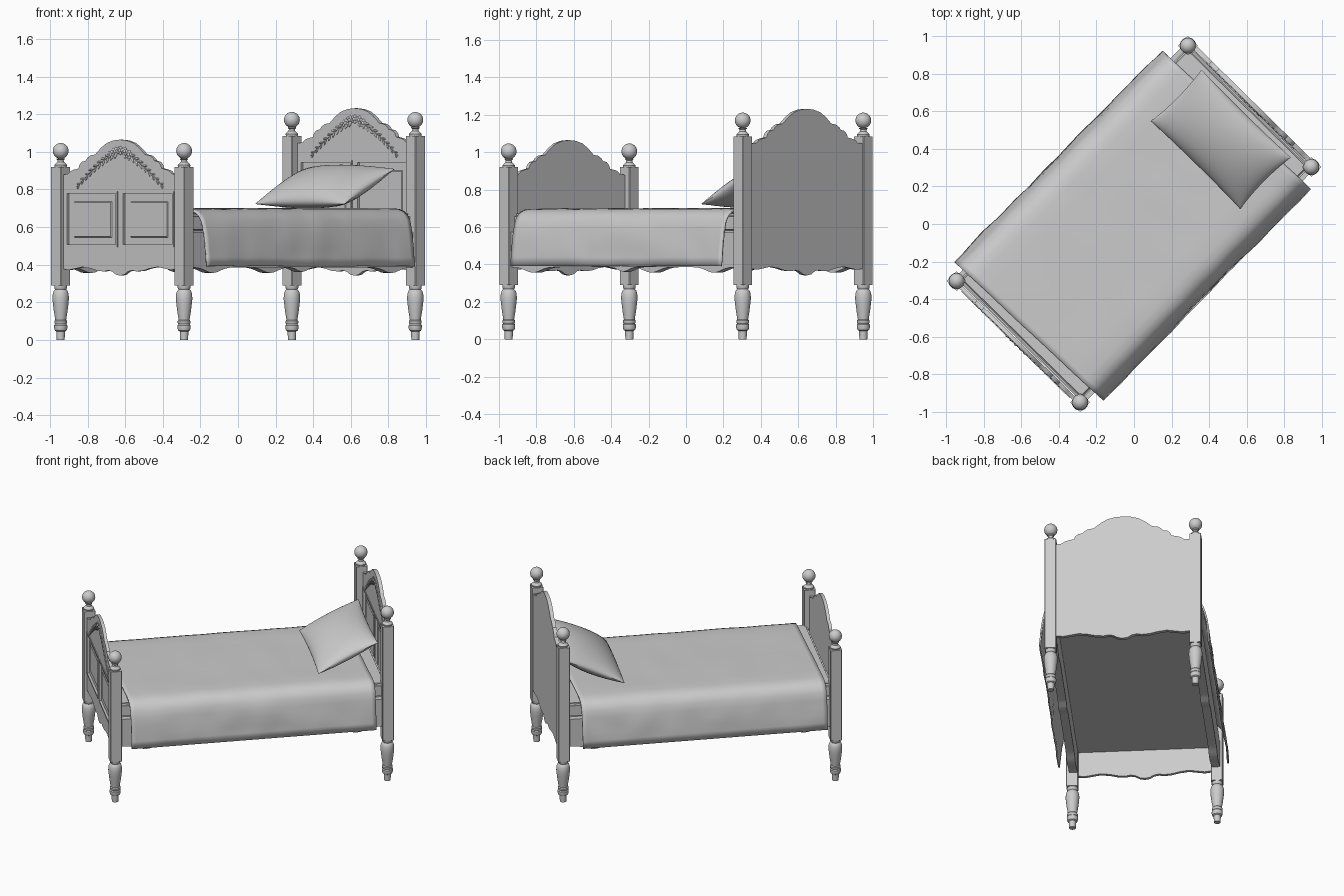
import bpy, bmesh, math
from mathutils import Matrix, Vector, noise

cube = bpy.data.objects.get("Cube")
if cube:
    bpy.data.objects.remove(cube, do_unlink=True)

grey = bpy.data.materials.new("plain_grey")
grey.use_nodes = True
GREY = (0.6, 0.6, 0.6, 1)
grey.diffuse_color = GREY
grey.node_tree.nodes["Principled BSDF"].inputs["Base Color"].default_value = GREY

# The bed is modelled along y (head at +y), then turned on the floor
TURN = Matrix.Rotation(math.radians(-44.5), 4, 'Z')
HALF_W, HALF_L = 0.46, 0.877
parts = []


def finish(bm, name, fix_normals=True):
    if fix_normals:
        bmesh.ops.recalc_face_normals(bm, faces=bm.faces)
    bm.transform(TURN)
    me = bpy.data.meshes.new(name)
    bm.to_mesh(me)
    bm.free()
    me.materials.append(grey)
    ob = bpy.data.objects.new(name, me)
    bpy.context.collection.objects.link(ob)
    parts.append(ob)
    return ob


def box(bm, x0, x1, y0, y1, z0, z1):
    m = Matrix.Translation(((x0 + x1) / 2, (y0 + y1) / 2, (z0 + z1) / 2))
    m = m @ Matrix.Diagonal((x1 - x0, y1 - y0, z1 - z0, 1))
    return bmesh.ops.create_cube(bm, size=1, matrix=m)["verts"]


def prism(bm, outline, place, depth):
    """Extrude a flat outline; place maps (a, b) to a 3D point."""
    face = bm.faces.new([bm.verts.new(place(a, b)) for a, b in outline])
    ext = bmesh.ops.extrude_face_region(bm, geom=[face])["geom"]
    bmesh.ops.translate(bm, vec=depth, verts=[v for v in ext if isinstance(v, bmesh.types.BMVert)])


def lathe(bm, profile, x, y, segs=24):
    rings = []
    for r, z in profile:
        rings.append([bm.verts.new((x + r * math.cos(math.tau * i / segs),
                                    y + r * math.sin(math.tau * i / segs), z)) for i in range(segs)])
    for a, b in zip(rings, rings[1:]):
        for i in range(segs):
            j = (i + 1) % segs
            bm.faces.new((a[i], a[j], b[j], b[i]))
    bm.faces.new(rings[0][::-1])
    bm.faces.new(rings[-1])


def mirrored(half):
    """Left-to-right list from centre-outward points."""
    return [(-x, z) for x, z in reversed(half) if x > 0] + list(half)


LEG = [(.021, 0), (.023, .045), (.031, .05), (.035, .062), (.035, .078), (.03, .084), (.034, .09),
       (.034, .1), (.029, .106), (.031, .12), (.036, .15), (.041, .19), (.044, .22), (.042, .245),
       (.037, .26), (.029, .268), (.034, .276), (.034, .29)]
NECK = [(.032, 0), (.034, .01), (.027, .018), (.018, .026), (.016, .036), (.022, .041), (.022, .046)]


# Posts with turned legs and ball finials
def post(name, x, y, top):
    bm = bmesh.new()
    vs = box(bm, x - .037, x + .037, y - .037, y + .037, .29, top)
    upright = [e for e in bm.edges if abs(e.verts[0].co.z - e.verts[1].co.z) > .1]
    bmesh.ops.bevel(bm, geom=upright, offset=.003, segments=1, affect='EDGES')
    lathe(bm, LEG, x, y)
    lathe(bm, [(r, top + z) for r, z in NECK], x, y)
    bmesh.ops.create_uvsphere(bm, u_segments=24, v_segments=14, radius=.042,
                              matrix=Matrix.Translation((x, y, top + .085)))
    finish(bm, name)


ARCH = [(0, 0), (.05, -.004), (.1, -.018), (.14, -.042), (.17, -.066), (.185, -.079), (.22, -.084),
        (.245, -.098), (.256, -.112), (.285, -.118), (.302, -.134), (.31, -.153), (.35, -.161),
        (.37, -.168), (.385, -.181), (.43, -.187)]
SCALLOP = [(0, .342), (.03, .347), (.06, .364), (.09, .37), (.12, .364), (.17, .368), (.22, .38),
           (.28, .388), (.33, .38), (.38, .372), (.43, .378)]


# End boards: back plate, framed front layer, raised fields and carved garland
def end_board(name, y_front, y_back, peak, panel_top):
    bm = bmesh.new()
    y_mid = y_front + .01
    top = mirrored([(x, peak + dz) for x, dz in ARCH])
    bottom = mirrored(SCALLOP)
    z0, z1 = .495, panel_top

    def layer(outline, ya, yb):
        prism(bm, outline, lambda a, b: (a, ya, b), (0, yb - ya, 0))

    layer(top + bottom[::-1], y_mid, y_back)
    layer(top + [(.43, z1), (-.43, z1)], y_front, y_mid)
    layer([(-.43, z0), (.43, z0)] + bottom[::-1], y_front, y_mid)
    for a, b in ((-.43, -.404), (-.016, .016), (.404, .43)):
        box(bm, a, b, y_front, y_mid, z0, z1)
    for s in (-1, 1):
        xa, xb = sorted((s * .016, s * .404))
        w = .012
        # bead moulding around each panel
        for x_lo, x_hi, z_lo, z_hi in ((xa, xb, z0, z0 + w), (xa, xb, z1 - w, z1),
                                       (xa, xa + w, z0 + w, z1 - w), (xb - w, xb, z0 + w, z1 - w)):
            box(bm, x_lo, x_hi, y_front - .005, y_mid, z_lo, z_hi)
        # raised field with sloping edges
        vs = box(bm, xa + .055, xb - .055, y_mid - .005, y_mid, z0 + .05, z1 - .055)
        cx, cz = (xa + xb) / 2, (z0 + z1) / 2
        for v in vs:
            if v.co.y < y_mid - .003:
                v.co.x += math.copysign(.004, cx - v.co.x)
                v.co.z += math.copysign(.004, cz - v.co.z)
    finish(bm, name)

    bm = bmesh.new()

    def blob(x, z, size, angle=0):
        m = Matrix.Translation((x, y_front, z)) @ Matrix.Rotation(angle, 4, 'Y') @ Matrix.Diagonal((*size, 1))
        bmesh.ops.create_icosphere(bm, subdivisions=2, radius=1, matrix=m)

    n = 10
    for s in (-1, 1):
        for i in range(1, n + 1):
            t = i / n
            x, z = s * .31 * t, peak - .062 - .18 * t ** 1.4
            shrink = 1 - .4 * t
            for up in (-1, 1):
                blob(x, z + up * .014 * shrink, (.022 * shrink, .006, .007 * shrink), s * (.6 - up * .5))
            blob(x, z, (.02, .004, .003), s * .6)
    for x, dz in ((0, -.058), (-.035, -.063), (.035, -.063), (-.066, -.08), (.066, -.08)):
        blob(x, peak + dz, (.011, .01, .011))
        for k in range(5):
            a = math.tau * k / 5
            blob(x + .014 * math.cos(a), peak + dz + .014 * math.sin(a), (.01, .006, .01))
    finish(bm, name + "_garland")


for end, y, top in (("foot", -HALF_L, .92), ("head", HALF_L, 1.085)):
    post(end + "_post_right", -HALF_W, y, top)
    post(end + "_post_left", HALF_W, y, top)
end_board("foot_board", -HALF_L - .018, -HALF_L + .003, 1.065, .79)
end_board("head_board", HALF_L + .006, HALF_L + .031, 1.232, .955)

# Side rails with scalloped lower edge
for side, s in (("right", -1), ("left", 1)):
    bm = bmesh.new()
    reach = HALF_L - .03
    n = 60
    low = []
    for i in range(n + 1):
        t = -1 + 2 * i / n
        dip = .025 * math.exp(-(t / .06) ** 2) + .03 * math.exp(-((abs(t) - .8) / .09) ** 2)
        low.append((reach * t, .386 - dip))
    prism(bm, low + [(reach, .575), (-reach, .575)],
          lambda a, b: (s * .452 - .027, a, b), (.054, 0, 0))
    finish(bm, side + "_side_rail")

# Mattress and the slatted base below it
bm = bmesh.new()
box(bm, -.455, .455, -.864, .874, .572, .672)
bmesh.ops.bevel(bm, geom=bm.edges[:], offset=.015, segments=3, affect='EDGES')
finish(bm, "mattress")
bm = bmesh.new()
box(bm, -.43, .43, -.87, .88, .545, .58)
finish(bm, "base_panel")

# Blanket draped over both sides, lying slightly askew
bm = bmesh.new()
DRAPE = [(0, .7), (.1, .7), (.2, .7), (.3, .7), (.39, .699), (.43, .694), (.46, .683), (.485, .664),
         (.504, .635), (.517, .59), (.526, .54), (.533, .49), (.538, .44), (.542, .392)]
section = mirrored(DRAPE)
rows, cols = 56, len(section)
grid = []
for i in range(rows + 1):
    y = -.799 + 1.577 * i / rows
    row = []
    for x, z in section:
        wave = noise.noise(Vector((x * 6, y * 6, z * 8)))
        hang = min(1, max(0, (.7 - z) / .1))
        row.append(bm.verts.new((x + math.copysign(.007, x) * wave * hang, y + .027 * x + .002 * wave,
                                 z + .003 * wave)))
    grid.append(row)
for a, b in zip(grid, grid[1:]):
    for j in range(cols - 1):
        bm.faces.new((a[j], a[j + 1], b[j + 1], b[j]))
for f in bm.faces:
    f.normal_update()
blanket = finish(bm, "blanket", False)
shell = blanket.modifiers.new("thickness", 'SOLIDIFY')
shell.thickness = .01
shell.offset = -1

# Pillow leaning on the head board
bm = bmesh.new()
n = 24
for side in (-1, 1):
    sheet = []
    for i in range(n + 1):
        row = []
        for j in range(n + 1):
            u, v = -math.cos(math.pi * i / n), -math.cos(math.pi * j / n)
            fu, fv = max(0, 1 - u * u), max(0, 1 - v * v)
            row.append(bm.verts.new((.333 * u * (1 - .04 * fv), .213 * v * (1 - .04 * fu),
                                     side * .083 * (fu * fv) ** .52)))
        sheet.append(row)
    for a, b in zip(sheet, sheet[1:]):
        for j in range(n):
            bm.faces.new((a[j], b[j], b[j + 1], a[j + 1]))
bmesh.ops.remove_doubles(bm, verts=bm.verts, dist=.0003)
bm.transform(Matrix.Translation((.014, .645, .816)) @ Matrix.Rotation(math.radians(26), 4, 'X'))
finish(bm, "pillow")

# Smooth shading with sharp edges kept
bpy.ops.object.select_all(action='DESELECT')
for ob in parts:
    ob.select_set(True)
bpy.context.view_layer.objects.active = parts[0]
bpy.ops.object.shade_smooth_by_angle(angle=math.radians(35))
